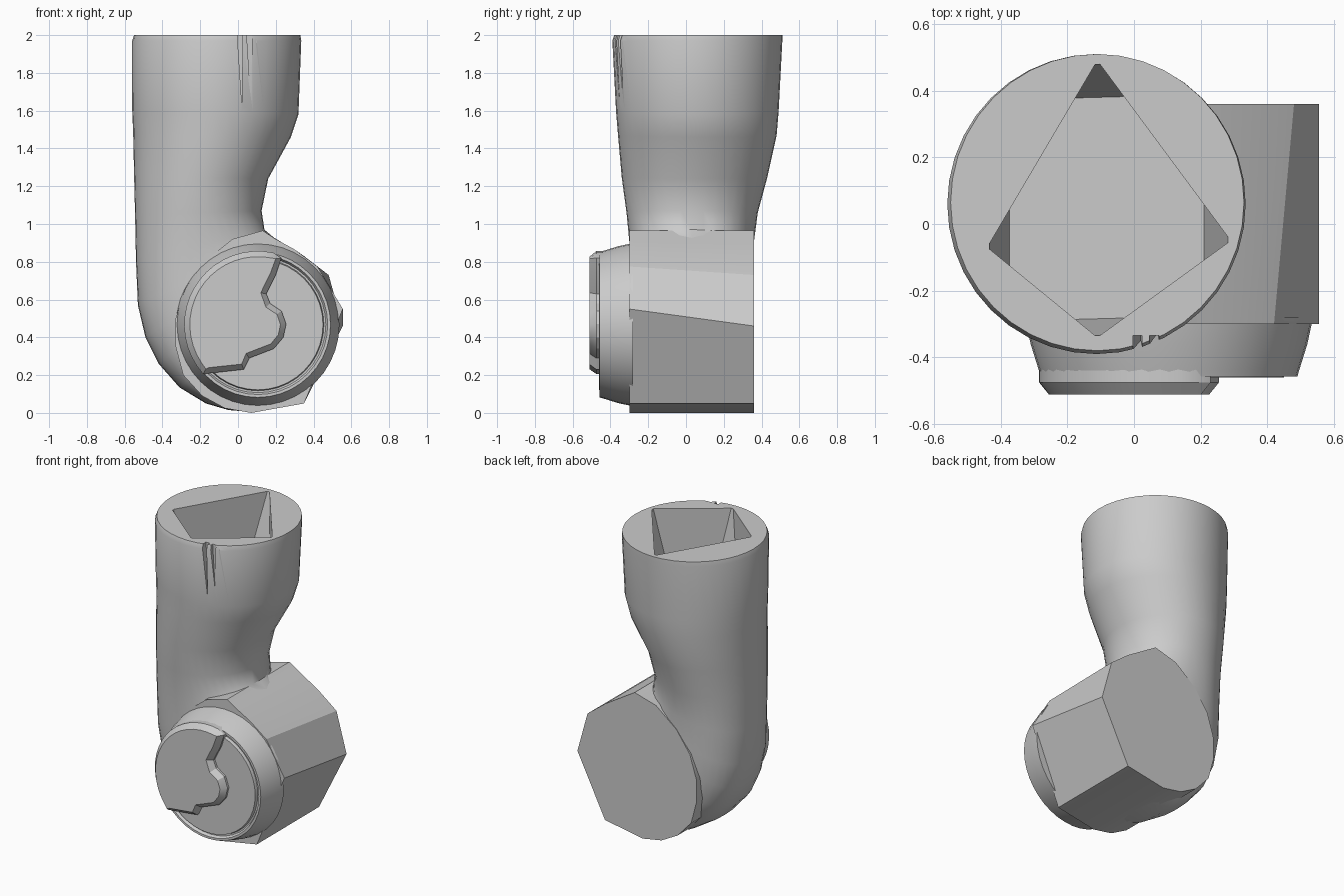
import bpy, bmesh, math
from mathutils import Vector

cube = bpy.data.objects.get("Cube")
if cube:
    bpy.data.objects.remove(cube)

grey = bpy.data.materials.new("plain grey")
grey.use_nodes = True
grey.diffuse_color = (0.6, 0.6, 0.6, 1)
grey.node_tree.nodes["Principled BSDF"].inputs["Base Color"].default_value = (0.6, 0.6, 0.6, 1)


def loft(name, rings, angle=30):
    """Closed skin through rings of equal point count, capped at both ends."""
    bm = bmesh.new()
    loops = [[bm.verts.new(p) for p in ring] for ring in rings]
    n = len(loops[0])
    for a, b in zip(loops, loops[1:]):
        for i in range(n):
            j = (i + 1) % n
            bm.faces.new((a[i], a[j], b[j], b[i]))
    bm.faces.new(loops[0])
    bm.faces.new(loops[-1])
    bmesh.ops.recalc_face_normals(bm, faces=bm.faces)
    mesh = bpy.data.meshes.new(name)
    bm.to_mesh(mesh)
    bm.free()
    mesh.materials.append(grey)
    ob = bpy.data.objects.new(name, mesh)
    bpy.context.collection.objects.link(ob)
    smooth(ob, angle)
    return ob


def smooth(ob, angle):
    bpy.ops.object.select_all(action='DESELECT')
    ob.select_set(True)
    bpy.context.view_layer.objects.active = ob
    bpy.ops.object.shade_smooth_by_angle(angle=math.radians(angle))


def at_y(outline, y):
    return [(x, y, z) for x, z in outline]


def power(v, e):
    return math.copysign(abs(v) ** e, v)


def section(outer, inner, y0, y1, e):
    """Rounded cross-section spanning the outer and inner side of the bend."""
    o, i = (Vector((p[0], (y0 + y1) / 2, p[1])) for p in (outer, inner))
    ring = []
    for k in range(40):
        a = math.tau * k / 40
        p = (o + i) / 2 + (i - o) / 2 * power(math.cos(a), e)
        p.y += (y1 - y0) / 2 * power(math.sin(a), e)
        ring.append(p)
    return ring


# Bent arm: round socket, narrow neck, elbow squaring up into the drum
arm = loft("arm_tube", [section(*s) for s in (
    ((-.55, 2), (.33, 2), -.38, .51, 1),
    ((-.56, 1.97), (.335, 1.97), -.39, .51, 1),
    ((-.56, 1.6), (.32, 1.58), -.37, .49, 1),
    ((-.555, 1.48), (.28, 1.46), -.36, .48, 1),
    ((-.55, 1.25), (.16, 1.24), -.34, .43, 1),
    ((-.545, 1.05), (.125, 1.07), -.315, .38, .95),
    ((-.54, .8), (.14, .97), -.298, .357, .9),
    ((-.53, .57), (.2, .92), -.297, .357, .85),
    ((-.49, .4), (.26, .88), -.297, .357, .78),
    ((-.42, .26), (.32, .83), -.297, .357, .72),
    ((-.31, .135), (.4, .75), -.297, .357, .66),
    ((-.17, .05), (.46, .66), -.297, .357, .6),
    ((-.05, .015), (.49, .6), -.297, .357, .54),
    ((.07, .005), (.52, .5), -.297, .357, .48))], 40)

# Four-cornered socket recess, its corners cut back towards the floor
corners = [Vector(c) for c in ((-.11, .49), (-.44, -.07), (-.11, -.34), (.29, -.05))]


def recess(z, cut):
    ring = []
    for k, c in enumerate(corners):
        for other in (corners[k - 1], corners[(k + 1) % 4]):
            p = c.lerp(other, cut)
            ring.append((p.x, p.y, z))
    return ring


cutters = [loft("socket_cutter", [recess(1.6, .2), recess(2, .02), recess(2.1, .02)])]

# Three narrow slits at the front of the rim
for x, depth in ((.01, .36), (.06, .38), (.11, .4)):
    tri = [(x - .015, 2.02), (x + .015, 2.02), (x + .01, 2 - depth)]
    cutters.append(loft("slit_cutter", [at_y(tri, -.5), at_y(tri, -.335)]))
for c in cutters:
    bpy.context.view_layer.objects.active = arm
    mod = arm.modifiers.new("cut", 'BOOLEAN')
    mod.operation = 'DIFFERENCE'
    mod.solver = 'EXACT'
    mod.object = c
    bpy.ops.object.modifier_apply(modifier=mod.name)
    bpy.data.objects.remove(c)
smooth(arm, 40)

# Joint drum: rounded shoulder under the neck, big flats on the right, slightly twisted
elbow_side = [(.35, .05), (.07, 0), (-.07, .025), (-.19, .09), (-.29, .2), (-.33, .35),
              (-.33, .5), (-.28, .66), (-.18, .8), (-.03, .92)]
front = [(.13, .965), (.2, .92), (.3, .865), (.42, .775), (.555, .55)] + elbow_side
back = [(.13, .965), (.22, .91), (.35, .83), (.48, .73), (.555, .46)] + elbow_side
loft("joint_drum", [at_y(front, -.3), at_y(back, .36)], 26)

# Turned front boss with a shallow groove around its face
CX, CZ = .105, .467


def circle(r, y, n=40):
    return [(CX + r * math.cos(math.tau * k / n), y, CZ + r * math.sin(math.tau * k / n))
            for k in range(n)]


loft("front_boss", [circle(r, y) for r, y in (
    (.432, -.28), (.415, -.36), (.39, -.44), (.385, -.458),
    (.37, -.458), (.36, -.44), (.35, -.44), (.345, -.46))], 25)

# Raised cap plate: circular left side, stepped right edge, chamfered rim
edge = [(.23, .82), (.2, .73), (.15, .63), (.17, .58), (.23, .54), (.255, .47),
        (.24, .4), (.19, .34), (.06, .29), (.03, .23), (-.15, .21)]
arc = [(CX + .39 * math.cos(math.radians(a)), CZ + .39 * math.sin(math.radians(a)))
       for a in range(222, 73, -8)]
outline = edge + arc


def inset(points, d):
    """Offset a clockwise outline inwards."""
    out = []
    for k, p in enumerate(points):
        a, b = points[k - 1], points[(k + 1) % len(points)]
        t = (Vector(b) - Vector(a)).normalized()
        out.append((p[0] + t.y * d, p[1] - t.x * d))
    return out


loft("cap_plate", [at_y(inset(outline, d), y)
                   for y, d in ((-.4, 0), (-.475, 0), (-.512, .03))], 25)
